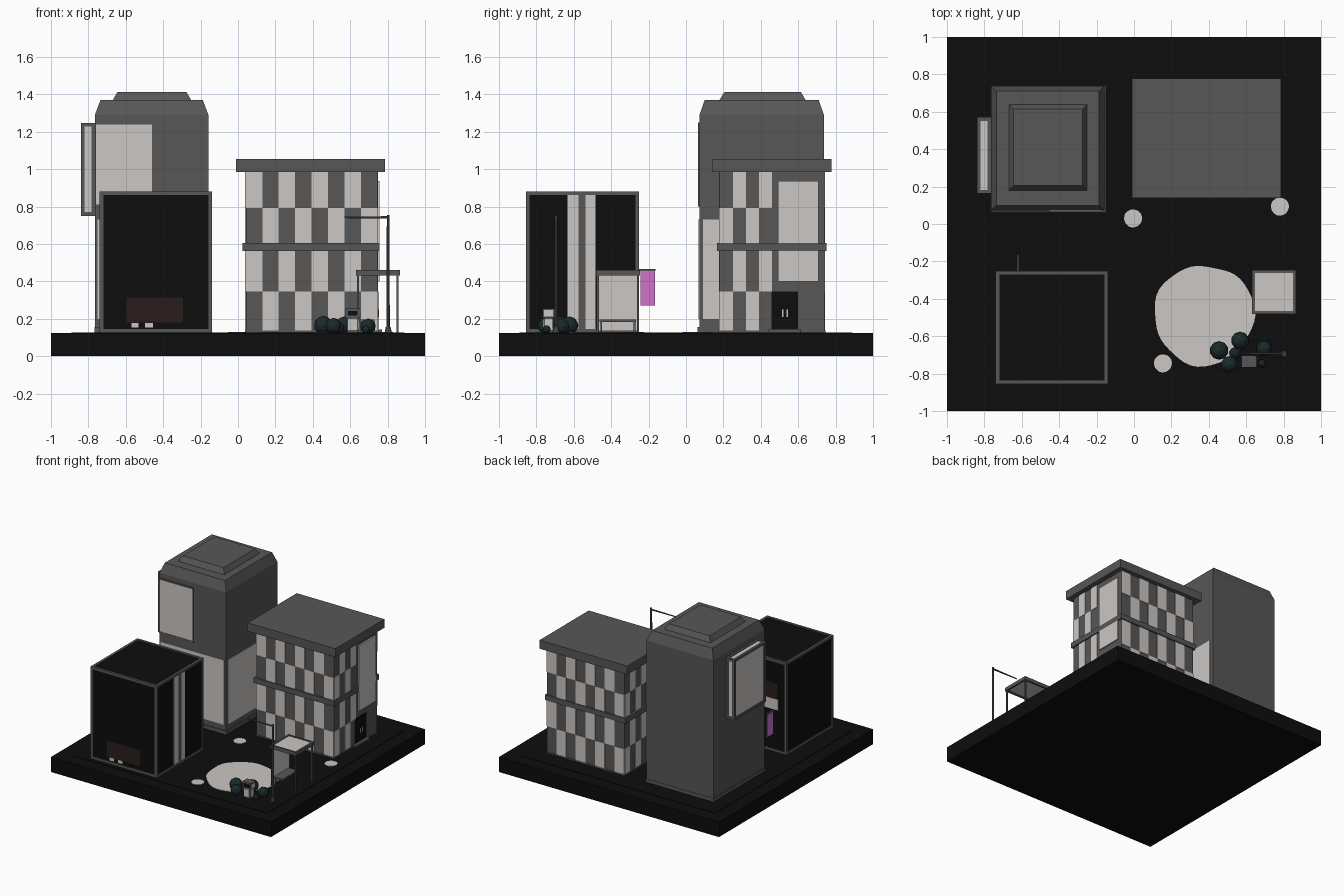
import bpy, bmesh, math
from mathutils import Matrix, Vector

if "Cube" in bpy.data.objects:
    bpy.data.objects.remove(bpy.data.objects["Cube"])


def material(name, rgb):
    m = bpy.data.materials.new(name)
    m.diffuse_color = (*rgb, 1)
    m.use_nodes = True
    m.node_tree.nodes["Principled BSDF"].inputs["Base Color"].default_value = m.diffuse_color
    return m


BLACK = material("near_black", (0.004, 0.004, 0.004))
GREY = material("concrete_grey", (0.095, 0.095, 0.095))
LIGHT = material("pale_glow", (0.60, 0.57, 0.55))
BROWN = material("dark_brown", (0.023, 0.012, 0.012))
PINK = material("neon_pink", (0.62, 0.17, 0.60))
TEAL = material("bush_teal", (0.011, 0.023, 0.025))


def finish(name, bm, mat):
    bmesh.ops.recalc_face_normals(bm, faces=bm.faces)
    me = bpy.data.meshes.new(name)
    bm.to_mesh(me)
    bm.free()
    me.materials.append(mat)
    ob = bpy.data.objects.new(name, me)
    bpy.context.collection.objects.link(ob)
    return ob


def boxes(name, mat, *bounds):
    """One object from boxes given as (x0, x1, y0, y1, z0, z1)."""
    bm = bmesh.new()
    for x0, x1, y0, y1, z0, z1 in bounds:
        mtx = Matrix.Translation(((x0 + x1) / 2, (y0 + y1) / 2, (z0 + z1) / 2)) \
            @ Matrix.Diagonal((x1 - x0, y1 - y0, z1 - z0, 1))
        bmesh.ops.create_cube(bm, size=1, matrix=mtx)
    return finish(name, bm, mat)


def edge_bars(b, t):
    """Twelve bars along the edges of a box."""
    x0, x1, y0, y1, z0, z1 = b
    xs, ys, zs = [[(lo, lo + t), (hi - t, hi)] for lo, hi in ((x0, x1), (y0, y1), (z0, z1))]
    out = [(*x, *y, z0, z1) for x in xs for y in ys]
    out += [(*x, y0, y1, *z) for x in xs for z in zs]
    out += [(x0, x1, *y, *z) for y in ys for z in zs]
    return out


def lofted(name, mat, rings):
    """Stacked rectangles (x0, x1, y0, y1, z), capped at both ends."""
    bm = bmesh.new()
    loops = [[bm.verts.new(p) for p in ((a, c, z), (b, c, z), (b, d, z), (a, d, z))]
             for a, b, c, d, z in rings]
    for lo, hi in zip(loops, loops[1:]):
        for i in range(4):
            j = (i + 1) % 4
            bm.faces.new((lo[i], lo[j], hi[j], hi[i]))
    bm.faces.new(loops[0][::-1])
    bm.faces.new(loops[-1])
    return finish(name, bm, mat)


def rod(name, mat, p, q, r0, r1, sides=10):
    p, q = Vector(p), Vector(q)
    bm = bmesh.new()
    rot = (q - p).to_track_quat('Z', 'Y').to_matrix().to_4x4()
    bmesh.ops.create_cone(bm, cap_ends=True, segments=sides, radius1=r0, radius2=r1,
                          depth=(q - p).length, matrix=Matrix.Translation((p + q) / 2) @ rot)
    return finish(name, bm, mat)


def puddle(name, cx, cy, r, wobble):
    bm = bmesh.new()
    ring = []
    for i in range(48):
        a = math.tau * i / 48
        k = r * (1 + wobble * (math.cos(3 * a - 1.2) + 0.6 * math.cos(7 * a)))
        ring.append(bm.verts.new((cx + k * math.cos(a), cy + k * math.sin(a), 0.126)))
    top = bm.faces.new(ring)
    ext = bmesh.ops.extrude_face_region(bm, geom=[top])
    for v in ext["geom"]:
        if isinstance(v, bmesh.types.BMVert):
            v.co.z += 0.003
    finish(name, bm, LIGHT)


G = 0.126  # ground level

# Ground slab
boxes("ground_slab", BLACK, (-1, 1, -1, 1, 0, 0.123), (-0.89, 0.89, -0.89, 0.89, 0.12, G))
puddle("puddle_large", 0.375, -0.488, 0.268, 0.025)
for i, (x, y) in enumerate([(-0.005, 0.03), (0.78, 0.093), (0.155, -0.745)]):
    puddle(f"puddle_small_{i}", x, y, 0.048, 0.01)

# Tall tower with bevelled crown and roof cap
lofted("tower", GREY, [(-0.765, -0.158, 0.072, 0.737, G), (-0.765, -0.158, 0.072, 0.737, 1.29),
                       (-0.735, -0.188, 0.10, 0.71, 1.37)])
lofted("tower_roof_cap", GREY, [(-0.67, -0.25, 0.178, 0.64, 1.368), (-0.645, -0.275, 0.205, 0.615, 1.412)])
boxes("tower_plinth", GREY, (-0.768, -0.15, 0.062, 0.74, G, 0.155))
boxes("tower_lobby_glass", LIGHT, (-0.75, -0.175, 0.068, 0.074, 0.2, 0.73),
      (-0.16, -0.154, 0.09, 0.70, 0.2, 0.73))
boxes("tower_front_screen", LIGHT, (-0.76, -0.46, 0.067, 0.074, 0.81, 1.24))
boxes("tower_front_screen_frame", GREY, (-0.765, -0.455, 0.065, 0.074, 1.238, 1.25),
      (-0.765, -0.455, 0.065, 0.074, 0.80, 0.812), (-0.46, -0.453, 0.065, 0.074, 0.80, 1.25))
side = (-0.84, -0.762, 0.163, 0.572, 0.75, 1.247)
boxes("tower_side_screen", LIGHT, (-0.834, -0.763, 0.17, 0.565, 0.757, 1.241))
boxes("tower_side_screen_frame", GREY, *edge_bars(side, 0.02))

# Dark block with edge frame
shop = (-0.74, -0.138, -0.856, -0.25, G, 0.882)
boxes("dark_block", BLACK, (-0.733, -0.145, -0.849, -0.257, G, 0.874))
boxes("dark_block_frame", GREY, *edge_bars(shop, 0.02))
boxes("dark_block_sign_front", BROWN, (-0.595, -0.295, -0.853, -0.847, 0.18, 0.315))
boxes("dark_block_sign_back", BROWN, (-0.66, -0.24, -0.259, -0.252, 0.56, 0.69))
boxes("dark_block_back_window", LIGHT, (-0.66, -0.24, -0.259, -0.252, 0.47, 0.558))
boxes("dark_block_floor_lights", LIGHT, (-0.57, -0.533, -0.851, -0.847, 0.154, 0.178),
      (-0.497, -0.455, -0.851, -0.847, 0.154, 0.178))
boxes("dark_block_side_lights", LIGHT, (-0.147, -0.140, -0.633, -0.575, G, 0.864),
      (-0.147, -0.140, -0.537, -0.485, G, 0.864))
boxes("dark_block_side_pier", GREY, (-0.147, -0.139, -0.575, -0.537, G, 0.864))
boxes("hanging_banner", PINK, (-0.624, -0.616, -0.243, -0.165, 0.272, 0.455))
boxes("banner_bracket", GREY, (-0.626, -0.614, -0.255, -0.162, 0.455, 0.467))

# Checkered office building
X0, X1, Y0, Y1 = 0.042, 0.745, 0.18, 0.74
boxes("office_walls", GREY, (X0, X1, Y0, Y1, G, 1.0))
boxes("office_base", GREY, (X0 - 0.005, X1 + 0.005, Y0 - 0.005, Y1 + 0.005, G, 0.137))
boxes("office_cornice", GREY, (-0.01, 0.787, 0.14, 0.777, 0.985, 1.055))
boxes("office_band", GREY, (0.024, 0.757, 0.165, 0.752, 0.562, 0.605))
rows = [(0.792, 0.985), (0.605, 0.792), (0.347, 0.562), (0.138, 0.347)]
windows = []
P = 0.004
for r, (z0, z1) in enumerate(rows):
    for c in range(8):
        a, b = X0 + c * (X1 - X0) / 8, X0 + (c + 1) * (X1 - X0) / 8
        u, v = Y0 + c * 0.07, Y0 + (c + 1) * 0.07
        if (r + c) % 2 == 0:
            windows.append((a, b, Y0 - P, Y0 + P, z0, z1))
            windows.append((X0 - P, X0 + P, u, v, z0, z1))
        else:
            windows.append((a, b, Y1 - P, Y1 + P, z0, z1))
            if c < 4:
                windows.append((X1 - P, X1 + P, u, v, z0, z1))
boxes("office_windows", LIGHT, *windows)
boxes("office_screen", LIGHT, (X1 - 0.005, 0.757, 0.492, 0.708, 0.40, 0.936))
boxes("office_door", BLACK, (X1 - 0.005, X1 + 0.005, 0.457, 0.598, 0.145, 0.347))
boxes("office_door_handles", LIGHT, *[(X1, X1 + 0.008, y, y + 0.008, 0.21, 0.25) for y in (0.512, 0.538)])
boxes("office_door_step", GREY, (X1, 0.77, 0.44, 0.615, G, 0.142))

# Bus shelter
bx0, bx1, by0, by1 = 0.63, 0.865, -0.482, -0.246
corners = [(x, y) for x in (bx0 + 0.006, bx1 - 0.018) for y in (by0 + 0.004, by1 - 0.016)]
boxes("shelter_posts", GREY, *[(x, x + 0.012, y, y + 0.012, G, 0.44) for x, y in corners])
boxes("shelter_roof_frame", GREY, (bx0, bx1, by0, by0 + 0.016, 0.432, 0.46), (bx0, bx1, by1 - 0.016, by1, 0.432, 0.46),
      (bx0, bx0 + 0.016, by0, by1, 0.432, 0.46), (bx1 - 0.016, bx1, by0, by1, 0.432, 0.46))
boxes("shelter_roof_panel", LIGHT, (bx0 + 0.01, bx1 - 0.01, by0 + 0.01, by1 - 0.01, 0.44, 0.455))
boxes("shelter_back_panel", LIGHT, (0.638, 0.645, by0 + 0.012, by1 - 0.012, 0.135, 0.435))
boxes("shelter_bench", GREY, (0.65, 0.73, -0.462, -0.266, 0.184, 0.197),
      *[(x, x + 0.01, y, y + 0.01, G, 0.186) for x in (0.655, 0.715) for y in (-0.458, -0.28)])

# Street lamp
rod("lamp_base", GREY, (0.803, -0.695, G), (0.803, -0.695, 0.155), 0.02, 0.014)
rod("lamp_pole", GREY, (0.803, -0.695, G), (0.803, -0.695, 0.755), 0.009, 0.008)
rod("lamp_arm", GREY, (0.81, -0.693, 0.742), (0.57, -0.693, 0.742), 0.007, 0.004, 8)

# Litter bin
boxes("bin_body", GREY, (0.582, 0.642, -0.76, -0.71, G, 0.21))
boxes("bin_lid", GREY, (0.575, 0.652, -0.766, -0.704, 0.205, 0.255))
boxes("bin_panels", LIGHT, (0.589, 0.635, -0.764, -0.758, 0.14, 0.2), (0.64, 0.646, -0.755, -0.715, 0.14, 0.2),
      (0.65, 0.655, -0.758, -0.712, 0.213, 0.247))
boxes("bin_slot", BLACK, (0.588, 0.639, -0.769, -0.764, 0.217, 0.243))

# Bushes
for i, (x, y, r) in enumerate([(0.455, -0.676, 0.05), (0.567, -0.623, 0.048), (0.51, -0.75, 0.044),
                               (0.695, -0.665, 0.042), (0.685, -0.745, 0.022), (0.54, -0.69, 0.03)]):
    bm = bmesh.new()
    bmesh.ops.create_icosphere(bm, subdivisions=2, radius=r,
                               matrix=Matrix.Translation((x, y, G + 0.8 * r)))
    finish(f"bush_{i}", bm, TEAL)
